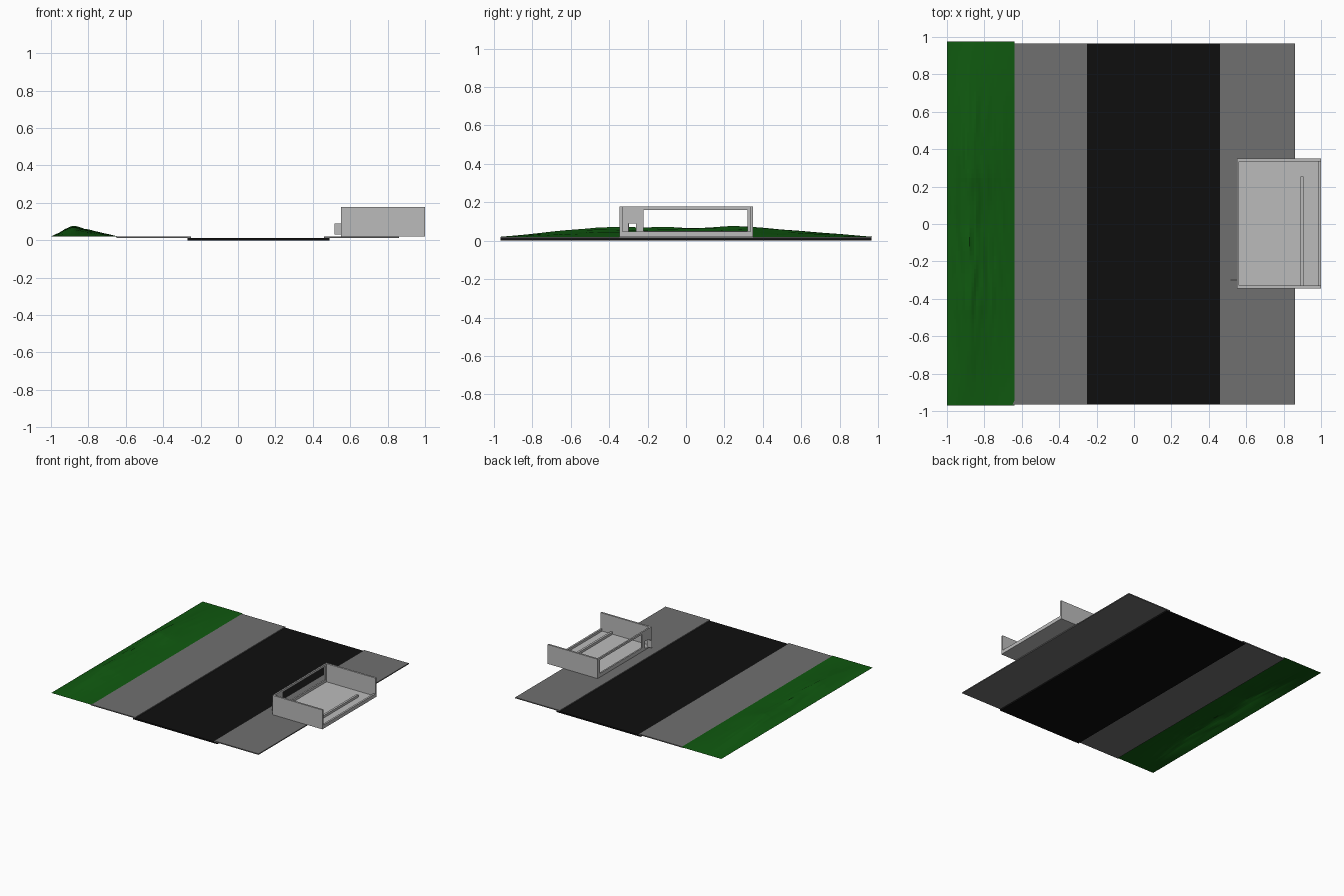
import bpy, bmesh, math
from mathutils import Vector, noise

if "Cube" in bpy.data.objects:
    bpy.data.objects.remove(bpy.data.objects["Cube"])


def material(name, rgb):
    m = bpy.data.materials.new(name)
    m.diffuse_color = (*rgb, 1)
    m.use_nodes = True
    m.node_tree.nodes["Principled BSDF"].inputs["Base Color"].default_value = m.diffuse_color
    return m


ASPHALT = material("asphalt black", (0.0045, 0.0045, 0.0045))
PAVING = material("paving grey", (0.16, 0.16, 0.16))
GRASS = material("grass green", (0.005, 0.1, 0.005))
CONCRETE = material("concrete light grey", (0.5, 0.5, 0.5))


def finish(name, bm, mat):
    bmesh.ops.recalc_face_normals(bm, faces=bm.faces)
    me = bpy.data.meshes.new(name)
    bm.to_mesh(me)
    bm.free()
    me.materials.append(mat)
    ob = bpy.data.objects.new(name, me)
    bpy.context.collection.objects.link(ob)
    return ob


def box(name, x, y, z, mat):
    bm = bmesh.new()
    bmesh.ops.create_cube(bm, size=1)
    for v in bm.verts:
        v.co = [r[0] if c < 0 else r[1] for c, r in zip(v.co, (x, y, z))]
    return finish(name, bm, mat)


def pierced_wall(name, x, ys, zs, holes, mat):
    """Wall across x made from a grid of cells, leaving out the openings."""
    bm = bmesh.new()
    grid = [[bm.verts.new((x[0], y, z)) for z in zs] for y in ys]
    for i in range(len(ys) - 1):
        for j in range(len(zs) - 1):
            if (i, j) not in holes:
                bm.faces.new((grid[i][j], grid[i + 1][j],
                              grid[i + 1][j + 1], grid[i][j + 1]))
    ext = bmesh.ops.extrude_face_region(bm, geom=bm.faces[:], use_keep_orig=True)
    for v in ext["geom"]:
        if isinstance(v, bmesh.types.BMVert):
            v.co.x = x[1]
    return finish(name, bm, mat)


def interp(pts, t):
    for (a, va), (b, vb) in zip(pts, pts[1:]):
        if t <= b:
            return va + (vb - va) * (t - a) / (b - a)
    return pts[-1][1]


# Road and the pavements overlapping its edges
box("road", (-0.27, 0.49), (-0.965, 0.965), (0, 0.012), ASPHALT)
box("left_pavement", (-0.65, -0.25), (-0.965, 0.965), (0.012, 0.02), PAVING)
box("right_pavement", (0.46, 0.86), (-0.965, 0.965), (0.012, 0.02), PAVING)

# Grass bank: open, rippled sheet swept from two profiles
ACROSS = [(-1, 0), (-0.96, 0.35), (-0.9, 0.93), (-0.875, 1), (-0.84, 0.82),
          (-0.78, 0.55), (-0.7, 0.25), (-0.64, 0)]
ALONG = [(-0.97, 0), (-0.8, 0.016), (-0.6, 0.037), (-0.45, 0.05), (-0.2, 0.05),
         (0, 0.047), (0.25, 0.057), (0.4, 0.048), (0.6, 0.032), (0.8, 0.015), (0.975, 0)]
NX, NY = 30, 80
bm = bmesh.new()
rows = []
for j in range(NY + 1):
    y = -0.97 + 1.945 * j / NY
    row = []
    for i in range(NX + 1):
        x = -1 + 0.36 * i / NX
        h = interp(ACROSS, x) * interp(ALONG, y)
        h *= 1 + 0.14 * noise.noise(Vector((x * 35, y * 5, 0)))
        row.append(bm.verts.new((x, y, 0.02 + h)))
    rows.append(row)
for a, b in zip(rows, rows[1:]):
    for i in range(NX):
        bm.faces.new((a[i], a[i + 1], b[i + 1], b[i]))
finish("grass_bank", bm, GRASS)

# Roofless building: floor, end walls, street wall with hatch and window
box("floor", (0.55, 1.0), (-0.345, 0.35), (0.02, 0.03), CONCRETE)
box("near_end_wall", (0.55, 1.0), (-0.345, -0.33), (0.02, 0.177), CONCRETE)
box("far_end_wall", (0.55, 1.0), (0.335, 0.35), (0.02, 0.177), CONCRETE)
pierced_wall("street_wall", (0.55, 0.562),
             [-0.335, -0.30, -0.26, -0.222, 0.32, 0.34],
             [0.021, 0.031, 0.05, 0.09, 0.16, 0.177],
             {(1, 1), (1, 2), (3, 2), (3, 3)}, CONCRETE)

# Low kerb on the open side, inner counter strip and the open door leaf
box("rear_kerb", (0.985, 1.0), (-0.335, 0.34), (0.025, 0.049), CONCRETE)
box("inner_strip", (0.89, 0.907), (-0.335, 0.255), (0.025, 0.049), CONCRETE)
box("door_leaf", (0.515, 0.553), (-0.302, -0.296), (0.03, 0.09), CONCRETE)
